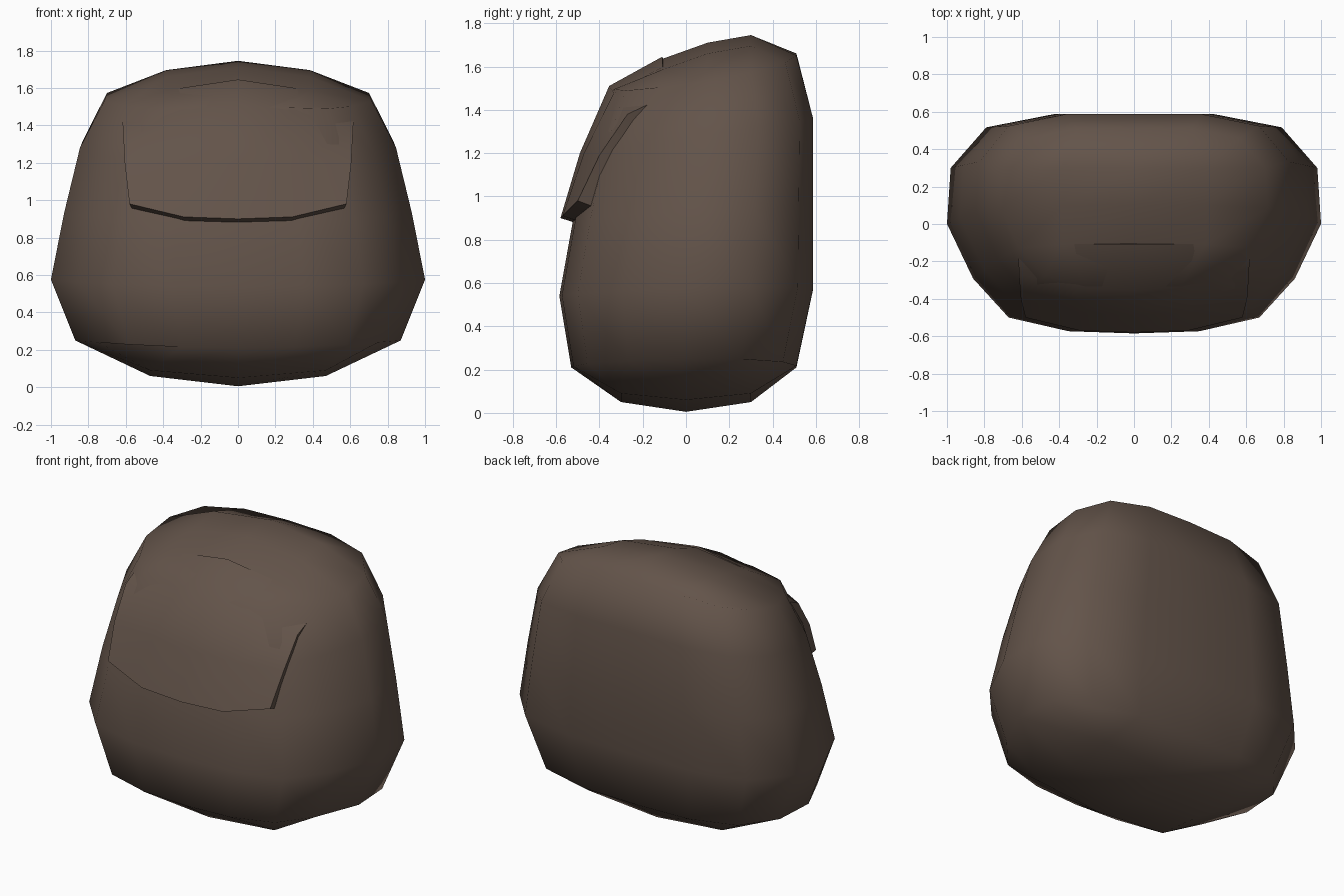
import bpy, bmesh

if "Cube" in bpy.data.objects:
    bpy.data.objects.remove(bpy.data.objects["Cube"])

mat = bpy.data.materials.new("brown_cloth")
mat.diffuse_color = (0.125, 0.088, 0.068, 1)
mat.use_nodes = True
mat.node_tree.nodes["Principled BSDF"].inputs["Base Color"].default_value = mat.diffuse_color


def finish(name, bm):
    mesh = bpy.data.meshes.new(name)
    bm.to_mesh(mesh)
    bm.free()
    mesh.materials.append(mat)
    ob = bpy.data.objects.new(name, mesh)
    bpy.context.collection.objects.link(ob)
    bpy.ops.object.select_all(action='DESELECT')
    ob.select_set(True)
    bpy.context.view_layer.objects.active = ob
    return ob


# Unit cross-section of the bag: (|column|, row) -> (x, y)
RING = {(0, -2): (0, -1), (1, -2): (.35, -.98), (2, -2): (.67, -.855),
        (2, -1): (.86, -.5), (2, 0): (1, 0), (2, 1): (.98, .51),
        (2, 2): (.79, .88), (1, 2): (.43, 1), (0, 2): (0, 1)}
# Levels: half width, front y, back y, front z, back z, drop of z at the sides
LEVELS = {-2: (.87, -.53, .51, .21, .21, -.04),
          -1: (1.0, -.585, .587, .54, .57, -.02),
          0: (.93, -.52, .587, .9, .96, 0),
          1: (.845, -.45, .587, 1.2, 1.36, 0),
          2: (.715, -.34, .51, 1.5, 1.66, .05)}
TOP = {-1: (-.11, 1.635), 0: (.1, 1.71), 1: (.3, 1.745)}


def shape(i, j, k):
    if (abs(i), j) in RING:
        w, yf, yb, zf, zb, drop = LEVELS[k]
        u, v = RING[abs(i), j]
        s = -1 if i < 0 else 1
        t = (v + 1) / 2
        return s * u * w, yf + (yb - yf) * t, zf + (zb - zf) * t - drop * u * u
    if k > 0:
        y, z = TOP[j]
        return i * .385, y, z - .05 * abs(i)
    return i * .47, j * .3, .005 + .055 * abs(i) + .045 * abs(j) - .015 * abs(i * j)


# Bag body: gridded cube reshaped into the soft pouch
bm = bmesh.new()
bmesh.ops.create_cube(bm, size=4)
bmesh.ops.subdivide_edges(bm, edges=bm.edges[:], cuts=3, use_grid_fill=True)
for v in bm.verts:
    v.co = shape(*(round(c) for c in v.co))
finish("bag_body", bm)
bpy.ops.object.shade_smooth()

# Front flap: rows of centre (y, z), side (x, y, z), bend of the middle columns
ROWS = [((-.58, .9), (.58, -.5, .98), .13),
        ((-.49, 1.2), (.605, -.4, 1.19), .2),
        ((-.355, 1.51), (.615, -.27, 1.38), .25),
        ((-.11, 1.645), (.62, -.1, 1.46), .25)]
bm = bmesh.new()
grid = []
for (cy, cz), (sx, sy, sz), bend in ROWS:
    row = []
    for i in range(-2, 3):
        f = (0, bend, 1)[abs(i)]
        row.append(bm.verts.new((sx * i / 2, cy + (sy - cy) * f, cz + (sz - cz) * f)))
    grid.append(row)
for a, b in zip(grid, grid[1:]):
    for c in range(4):
        bm.faces.new((a[c], a[c + 1], b[c + 1], b[c]))
flap = finish("front_flap", bm)
solid = flap.modifiers.new("thickness", 'SOLIDIFY')
solid.thickness = .085
solid.offset = -1
bpy.ops.object.modifier_apply(modifier="thickness")
bpy.ops.object.shade_smooth_by_angle(angle=.9)
